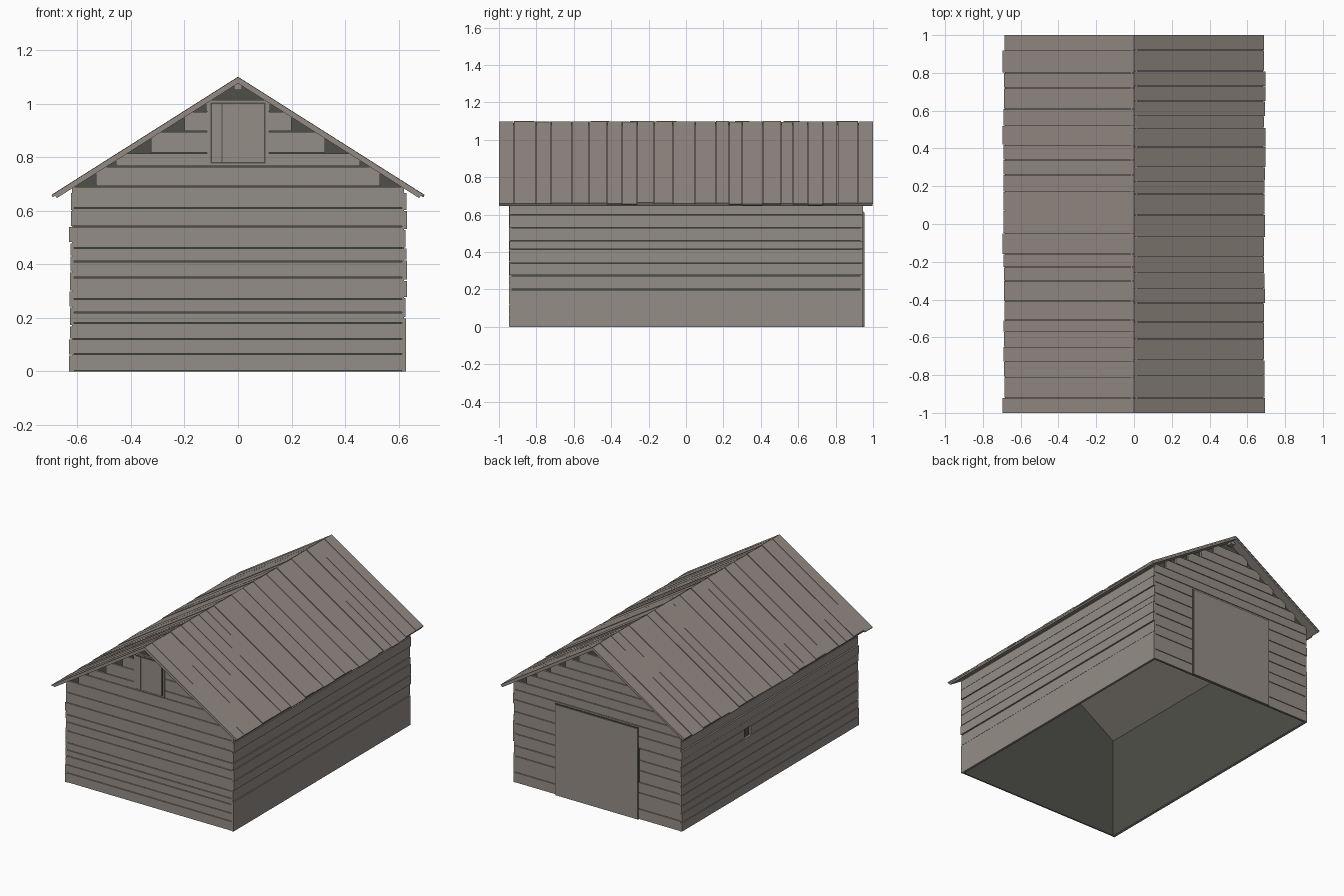
import bpy, bmesh, random
from mathutils import Vector

random.seed(4)
cube = bpy.data.objects.get("Cube")
if cube:
    bpy.data.objects.remove(cube)

HALF_X, HALF_Y = 0.62, 0.945
RIDGE, SLOPE = 1.1, 0.633
UNDER = 1.075          # height of the roof underside at the ridge
GAP = 0.002


def material(name, rgb):
    mat = bpy.data.materials.new(name)
    mat.use_nodes = True
    mat.diffuse_color = (*rgb, 1)
    mat.node_tree.nodes["Principled BSDF"].inputs["Base Color"].default_value = (*rgb, 1)
    return mat


WOOD = material("weathered wood", (0.30, 0.27, 0.245))
ROOF = material("roof wood", (0.29, 0.255, 0.228))
DARK = material("dark lining", (0.078, 0.080, 0.068))


def prism(bm, points, direction):
    """Extrude a flat outline into a closed solid."""
    base = bm.faces.new([bm.verts.new(p) for p in points])
    top = bmesh.ops.extrude_face_region(bm, geom=[base], use_keep_orig=True)["geom"]
    moved = [v for v in top if isinstance(v, bmesh.types.BMVert)]
    bmesh.ops.translate(bm, verts=moved, vec=Vector(direction))


def finish(bm, name, mat):
    bmesh.ops.recalc_face_normals(bm, faces=bm.faces)
    mesh = bpy.data.meshes.new(name)
    bm.to_mesh(mesh)
    bm.free()
    mesh.materials.append(mat)
    obj = bpy.data.objects.new(name, mesh)
    bpy.context.collection.objects.link(obj)
    return obj


def box(name, x, y, z, mat):
    bm = bmesh.new()
    outline = [(x[0], y[0], z[0]), (x[1], y[0], z[0]), (x[1], y[0], z[1]), (x[0], y[0], z[1])]
    prism(bm, outline, (0, y[1] - y[0], 0))
    return finish(bm, name, mat)


def under_x(z):
    """Half width available below the roof at height z."""
    return (UNDER - z) / SLOPE


def end_board(bm, side, half, z0, z1):
    """Horizontal gable-end board whose upper corners follow the roof."""
    corner = UNDER - SLOPE * half
    right = [(half, z0)]
    if corner < z1:
        right += [(half, corner), (under_x(z1), z1)]
    else:
        right += [(half, z1)]
    outline = right + [(-x, z) for x, z in reversed(right)]
    depth = 0.011 + random.uniform(0, 0.002)
    prism(bm, [(x, side * (HALF_Y - 0.011), z) for x, z in outline], (0, side * depth, 0))


def end_wall(name, side, lines, gable):
    bm = bmesh.new()
    for z0, z1 in zip(lines, lines[1:]):
        end_board(bm, side, HALF_X, z0 + GAP, z1 - GAP)
    z0 = lines[-1]
    for half, z1 in gable:
        end_board(bm, side, half, z0 + GAP, z1 - GAP)
        z0 = z1
    finish(bm, name, WOOD)


def side_wall(name, side, lines, notch=None):
    bm = bmesh.new()
    for i, (z0, z1) in enumerate(zip(lines, lines[1:])):
        spans = [(-HALF_Y, HALF_Y)]
        if notch and notch[0] == i:
            spans = [(-HALF_Y, notch[1]), (notch[2], HALF_Y)]
        depth = random.uniform(0.011, 0.019)
        for y0, y1 in spans:
            x = side * (HALF_X - 0.007)
            lo, hi = z0 + (GAP if i else 0), z1 - GAP
            prism(bm, [(x, y0, lo), (x, y1, lo), (x, y1, hi), (x, y0, hi)], (side * depth, 0, 0))
    finish(bm, name, WOOD)


# Dark lining: open below, two long walls and two gable ends
bm = bmesh.new()
sx, sy = HALF_X - 0.008, HALF_Y - 0.012
eave, peak = UNDER - SLOPE * sx, UNDER
profile = [(-sx, 0), (-sx, eave), (0, peak), (sx, eave), (sx, 0)]
ends = [[bm.verts.new((x, y, z)) for x, z in profile] for y in (-sy, sy)]
for ring in ends:
    bm.faces.new(ring)
for a, b in ((0, 1), (3, 4)):
    bm.faces.new((ends[0][a], ends[0][b], ends[1][b], ends[1][a]))
finish(bm, "inner_lining", DARK)

# Plank walls
end_wall("front_wall", -1,
         [0, 0.065, 0.12, 0.18, 0.22, 0.27, 0.35, 0.41, 0.46, 0.54, 0.61, 0.69],
         [(0.53, 0.765), (0.455, 0.815), (0.325, 0.895), (0.2, 0.97), (0.12, 1.015)])
end_wall("back_wall", 1,
         [0, 0.07, 0.18, 0.25, 0.33, 0.4, 0.48, 0.56, 0.63, 0.69],
         [(0.53, 0.755), (0.45, 0.815), (0.35, 0.88), (0.24, 0.945), (0.14, 1.015)])
side_wall("right_side_wall", 1, [0, 0.2, 0.275, 0.34, 0.415, 0.46, 0.53, 0.6, 0.668])
side_wall("left_side_wall", -1,
          [0, 0.06, 0.12, 0.17, 0.24, 0.3, 0.37, 0.43, 0.48, 0.54, 0.6, 0.668], (6, 0.2, 0.27))

# Loft hatch on the front: surround, shadow gap, two boards
front = -HALF_Y
box("hatch_surround", (-0.115, 0.115), (front - 0.004, front + 0.01), (0.768, 1.01), WOOD)
box("hatch_shadow", (-0.102, 0.102), (front - 0.006, front), (0.776, 1.003), DARK)
for name, x in (("hatch_narrow_board", (-0.097, -0.061)), ("hatch_wide_board", (-0.058, 0.097))):
    box(name, x, (front - 0.009, front), (0.781, 0.998), WOOD)

# Large back door with a thin shadow line round it
box("door_shadow", (-0.313, 0.313), (HALF_Y, HALF_Y + 0.005), (0, 0.618), DARK)
box("back_door", (-0.307, 0.307), (HALF_Y, HALF_Y + 0.01), (0, 0.612), WOOD)

# Ridge beam showing at both ends
box("ridge_beam", (-0.015, 0.015), (-0.97, 0.97), (1.05, 1.085), WOOD)


def roof_strip(bm, side, y0, y1, reach, top, bottom):
    """Slab following one slope, cut square at the eave."""
    cut = (top - bottom) * 0.45
    outline = [(0, top), (reach, top - SLOPE * reach),
               (reach - cut, bottom - SLOPE * (reach - cut)), (0, bottom)]
    prism(bm, [(side * x, y0, z) for x, z in outline], (0, y1 - y0, 0))


# Roof: a lower deck and ragged upper planks on each slope
right_joints = [-1, -0.92, -0.8, -0.72, -0.61, -0.52, -0.42, -0.34, -0.26, -0.17, -0.07, 0.05,
                0.16, 0.23, 0.3, 0.41, 0.51, 0.57, 0.65, 0.73, 0.81, 0.92, 1]
left_joints = [-y for y in reversed(right_joints)]
for side, label, joints in ((1, "right", right_joints), (-1, "left", left_joints)):
    bm = bmesh.new()
    roof_strip(bm, side, -0.998, 0.998, 0.683, RIDGE - 0.011, UNDER)
    finish(bm, label + "_roof_deck", ROOF)
    bm = bmesh.new()
    for y0, y1 in zip(joints, joints[1:]):
        lo = y0 + (0.0015 if y0 > -1 else 0)
        hi = y1 - (0.0015 if y1 < 1 else 0)
        roof_strip(bm, side, lo, hi, random.uniform(0.686, 0.697),
                   RIDGE - random.uniform(0, 0.004), RIDGE - 0.012)
    finish(bm, label + "_roof_planks", ROOF)
